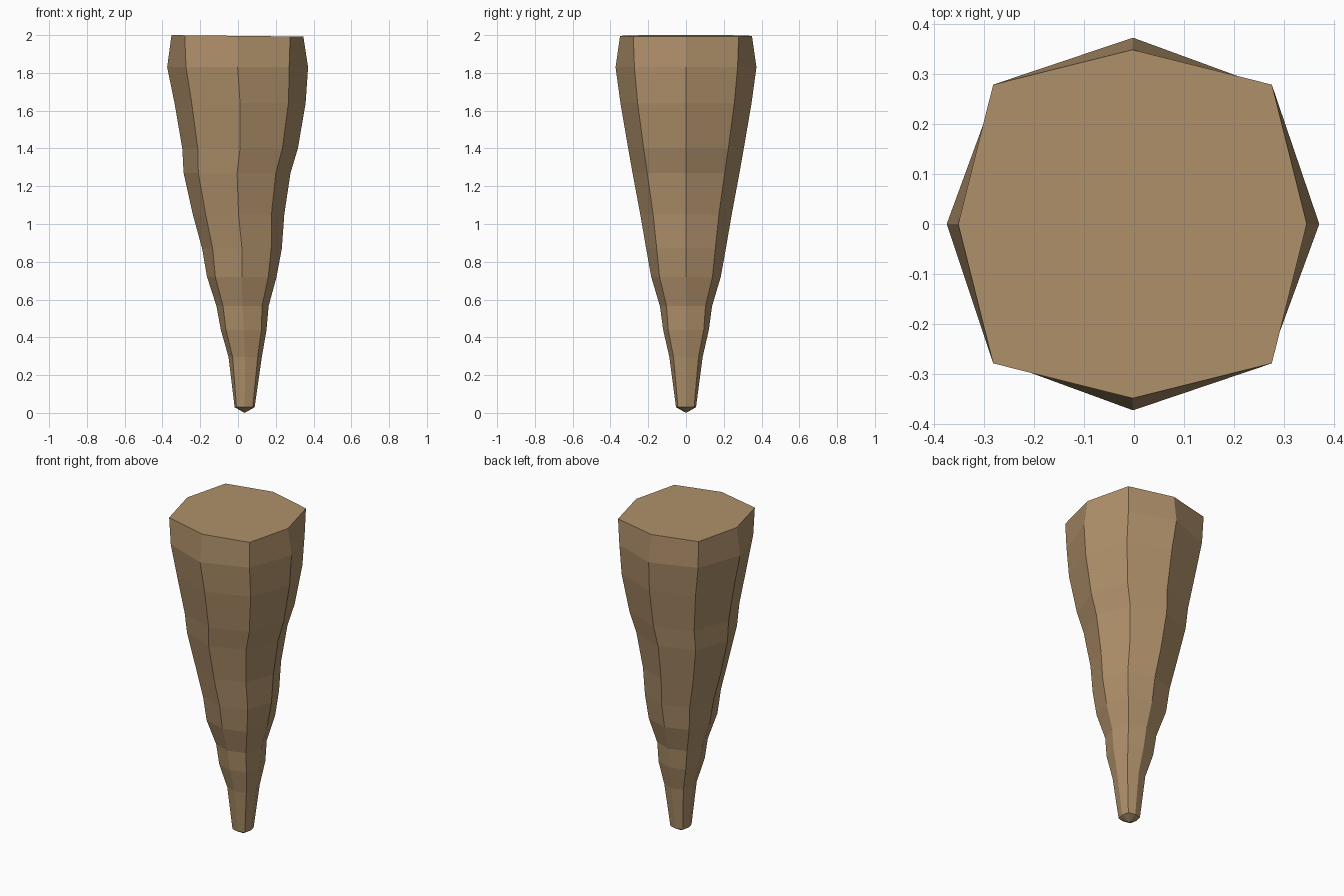
import bpy, bmesh, math

if "Cube" in bpy.data.objects:
    bpy.data.objects.remove(bpy.data.objects["Cube"])

# Ring profile: height, x offset of centre, radius on the axes, half-width at the diagonals
RINGS = [
    (0.03, 0.035, 0.053, 0.043),
    (0.295, 0.038, 0.088, 0.066),
    (0.44, 0.030, 0.121, 0.094),
    (0.565, 0.024, 0.138, 0.103),
    (0.72, 0.020, 0.184, 0.140),
    (0.87, 0.021, 0.211, 0.155),
    (1.05, 0.003, 0.242, 0.174),
    (1.27, -0.005, 0.283, 0.205),
    (1.40, 0.011, 0.306, 0.224),
    (1.64, 0.011, 0.347, 0.256),
    (1.83, -0.002, 0.373, 0.273),
    (2.00, -0.003, 0.349, 0.279),
]

bm = bmesh.new()


def add_ring(z, cx, axis_r, diag):
    verts = []
    for i in range(8):
        a = i * math.pi / 4
        r = diag * math.sqrt(2) if i % 2 else axis_r
        x = r * math.cos(a)
        # the cut top leans very slightly to the right
        dz = -0.004 * (1 + x / 0.35) if z > 1.9 else 0
        verts.append(bm.verts.new((cx + x, r * math.sin(a), z + dz)))
    return verts


# Faceted sides
rings = [add_ring(*r) for r in RINGS]
for low, high in zip(rings, rings[1:]):
    for i in range(8):
        j = (i + 1) % 8
        bm.faces.new((low[i], low[j], high[j], high[i]))

# Flat top and blunt pointed tip
bm.faces.new(rings[-1])
tip = bm.verts.new((0.035, 0, 0))
for i in range(8):
    bm.faces.new((tip, rings[0][(i + 1) % 8], rings[0][i]))

bmesh.ops.recalc_face_normals(bm, faces=bm.faces)
mesh = bpy.data.meshes.new("stalactite")
bm.to_mesh(mesh)
bm.free()

# Tan stone
mat = bpy.data.materials.new("tan_stone")
mat.diffuse_color = (0.43, 0.28, 0.145, 1)
mat.use_nodes = True
mat.node_tree.nodes["Principled BSDF"].inputs["Base Color"].default_value = mat.diffuse_color
mesh.materials.append(mat)
obj = bpy.data.objects.new("stalactite", mesh)
bpy.context.collection.objects.link(obj)
